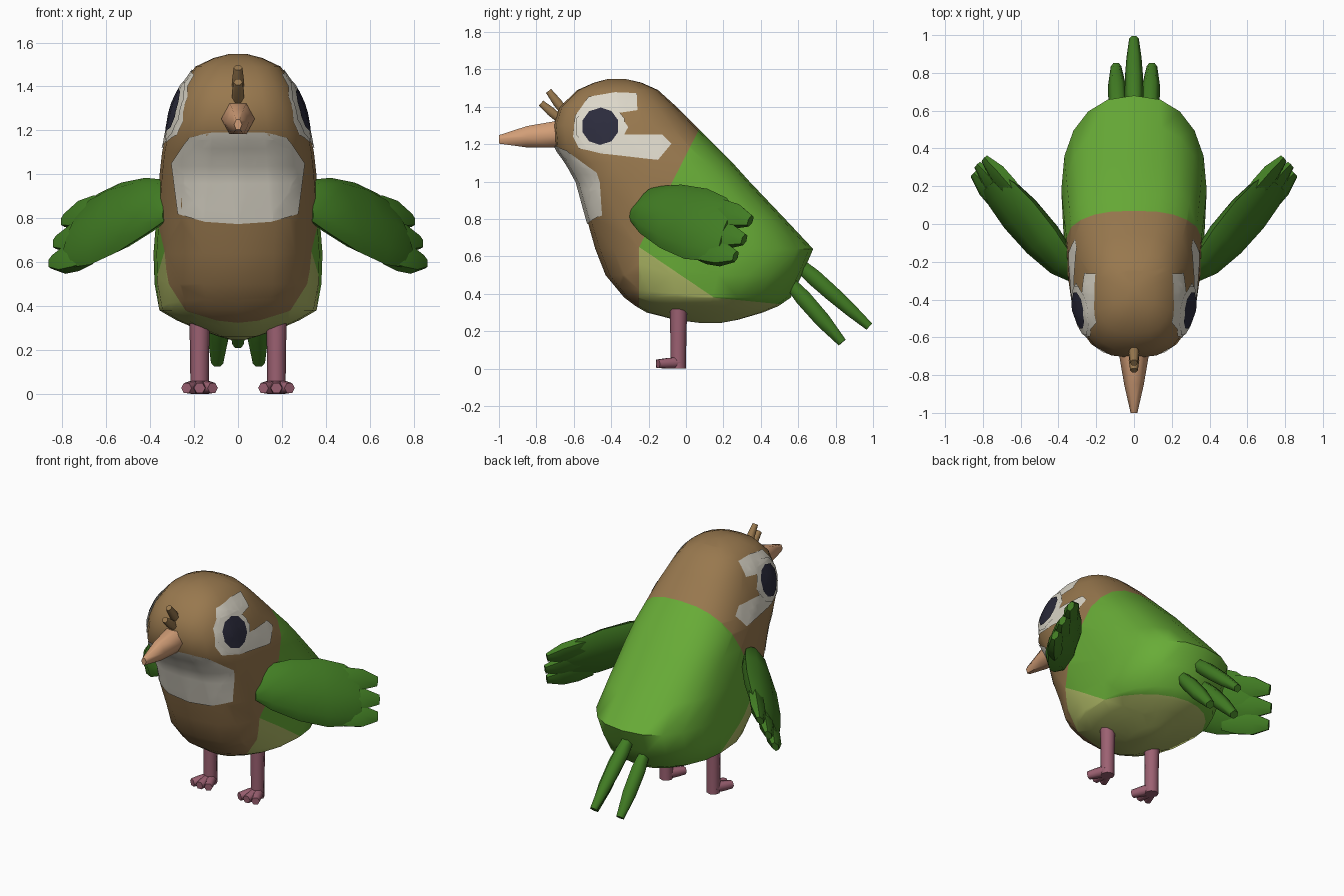
import bpy, bmesh, math
from mathutils import Vector
from mathutils.bvhtree import BVHTree

if "Cube" in bpy.data.objects:
    bpy.data.objects.remove(bpy.data.objects["Cube"])


def material(name, rgb):
    m = bpy.data.materials.new(name)
    m.diffuse_color = [((c / 255 + 0.055) / 1.055) ** 2.4 for c in rgb] + [1]
    m.use_nodes = True
    m.node_tree.nodes["Principled BSDF"].inputs["Base Color"].default_value = m.diffuse_color
    return m


BROWN = material("brown", (152, 120, 78))
GREEN = material("leaf green", (104, 172, 55))
DARK = material("dark green", (65, 124, 35))
OLIVE = material("olive", (172, 182, 100))
CREAM = material("cream", (220, 215, 201))
NAVY = material("navy", (43, 43, 60))
PINK = material("pink", (156, 97, 114))
PEACH = material("peach", (210, 158, 119))


def finish(name, bm, mats, angle=40):
    bmesh.ops.recalc_face_normals(bm, faces=bm.faces)
    me = bpy.data.meshes.new(name)
    bm.to_mesh(me)
    bm.free()
    ob = bpy.data.objects.new(name, me)
    bpy.context.collection.objects.link(ob)
    for m in mats:
        me.materials.append(m)
    bpy.ops.object.select_all(action='DESELECT')
    ob.select_set(True)
    bpy.context.view_layer.objects.active = ob
    bpy.ops.object.shade_smooth_by_angle(angle=math.radians(angle))
    return ob


def loft(rings):
    """Skin a list of equal rings and close both ends."""
    bm = bmesh.new()
    rows = [[bm.verts.new(p) for p in r] for r in rings]
    n = len(rows[0])
    for a, b in zip(rows, rows[1:]):
        for i in range(n):
            j = (i + 1) % n
            bm.faces.new((a[i], a[j], b[j], b[i]))
    bm.faces.new(rows[0])
    bm.faces.new(rows[-1])
    bmesh.ops.recalc_face_normals(bm, faces=bm.faces)
    return bm


def oval(c, u, v, n):
    return [Vector(c) + u * math.cos(2 * math.pi * i / n) + v * math.sin(2 * math.pi * i / n)
            for i in range(n)]


def tube(name, p0, p1, radii, mat, n=6, flat=1.0, side=(1, 0, 0)):
    """Straight tapering tube; flat squashes it across its side axis."""
    p0, p1 = Vector(p0), Vector(p1)
    d = (p1 - p0).normalized()
    u = Vector(side)
    u = (u - d * u.dot(d)).normalized()
    v = d.cross(u)
    k = len(radii) - 1
    return finish(name, loft([oval(p0.lerp(p1, i / k), u * r * flat, v * r, n)
                              for i, r in enumerate(radii)]), [mat], 65)


# Body: height, front y, back y, widest y, half width, front and back squareness
SECTIONS = [
    (0.245, 0.07, 0.19, 0.13, 0.03, 2, 2), (0.262, -0.06, 0.28, 0.12, 0.09, 2, 2),
    (0.30, -0.21, 0.41, 0.12, 0.20, 2, 2), (0.335, -0.27, 0.495, 0.12, 0.28, 2.2, 2),
    (0.38, -0.33, 0.56, 0.14, 0.358, 2.5, 2.1),
    (0.50, -0.43, 0.62, 0.17, 0.38, 2.7, 2.2), (0.64, -0.485, 0.68, 0.18, 0.385, 2.7, 2.3),
    (0.80, -0.53, 0.53, 0.05, 0.372, 3, 2.5), (1.00, -0.585, 0.34, -0.08, 0.357, 3, 2.6),
    (1.10, -0.64, 0.25, -0.17, 0.346, 3, 2.6), (1.18, -0.70, 0.17, -0.25, 0.33, 2.8, 2.6),
    (1.30, -0.71, 0.05, -0.33, 0.30, 2.6, 2.6), (1.40, -0.675, -0.05, -0.36, 0.257, 2.6, 2.6),
    (1.49, -0.58, -0.15, -0.37, 0.195, 2.6, 2.6), (1.53, -0.49, -0.24, -0.37, 0.11, 2.4, 2.4),
    (1.548, -0.42, -0.32, -0.37, 0.04, 2, 2)]


def body_ring(z, yf, yb, ym, w, ef, eb, n=20):
    ring = []
    for i in range(n):
        c, s = math.cos(2 * math.pi * i / n), math.sin(2 * math.pi * i / n)
        reach, e = (yb - ym, 2 / eb) if s > 0 else (ym - yf, 2 / ef)
        ring.append(Vector((math.copysign(abs(c) ** e, c) * w,
                            ym + math.copysign(abs(s) ** e, s) * reach, z)))
    return ring


bm = loft([body_ring(*s) for s in SECTIONS])
surface = BVHTree.FromBMesh(bm)
# Cut the plumage borders, then colour by side of each cut
for co, no in (((0, 0.07, 1.28), (0, 1, -0.508)), ((0, -0.25, 0.65), (0, 1, 0)),
               ((0, -0.25, 0.65), (0, 0.675, 1)), ((0, 0.15, 0.38), (0, 0.1, 1))):
    bmesh.ops.bisect_plane(bm, geom=bm.verts[:] + bm.edges[:] + bm.faces[:], dist=1e-5,
                           plane_co=co, plane_no=Vector(no).normalized())
for f in bm.faces:
    c = f.calc_center_median()
    if c.y < max(0.07 + (c.z - 1.28) * 0.508, -0.25):
        f.material_index = 0
    elif c.z < max(0.65 - 0.675 * (c.y + 0.25), 0.38 - 0.1 * (c.y - 0.15)):
        f.material_index = 2
    else:
        f.material_index = 1
finish("body", bm, [BROWN, GREEN, OLIVE], 50)


def patch(name, outline, start, mat, lift):
    """Thin marking: an outline cut to a grid and laid on the body.
    start is a direction the outline is dropped from: x or y side."""
    start = Vector(start)
    bm = bmesh.new()
    bm.faces.new([bm.verts.new((0, a, b) if start.x else (a, 0, b)) for a, b in outline])
    bm.normal_update()
    bmesh.ops.triangulate(bm, faces=bm.faces[:])
    across = Vector((0, 1, 0)) if start.x else Vector((1, 0, 0))
    for axis in (across, Vector((0, 0, 1))):
        for k in range(-20, 45):
            bmesh.ops.bisect_plane(bm, geom=bm.verts[:] + bm.edges[:] + bm.faces[:],
                                   dist=1e-5, plane_co=axis * k * 0.04, plane_no=axis)
    for v in bm.verts:
        loc, nor, _, _ = surface.ray_cast(v.co + start * 3, -start)
        if loc:
            if nor.dot(start) < 0:
                nor = -nor
            v.co = loc + nor * lift
    ob = finish(name, bm, [mat])
    # make the marking face outward
    if sum(p.normal.dot(start) for p in ob.data.polygons) < 0:
        ob.data.flip_normals()


def disc(r, n, cy=-0.455, cz=1.292):
    return [(cy + r * math.cos(2 * math.pi * (i + 0.5) / n),
             cz + r * math.sin(2 * math.pi * (i + 0.5) / n)) for i in range(n)]


# Chest bib
half = [(0.12, 1.19), (0.22, 1.17), (0.30, 1.05), (0.27, 0.82), (0.15, 0.785)]
patch("chest_bib", half + [(0, 0.775)] + [(-x, z) for x, z in reversed(half)],
      (0, -1, 0), CREAM, 0.006)

CHEEK = [(-0.60, 1.24), (-0.59, 1.35), (-0.52, 1.45), (-0.38, 1.475), (-0.265, 1.47),
         (-0.26, 1.38), (-0.36, 1.365), (-0.31, 1.29), (-0.33, 1.25), (-0.13, 1.25),
         (-0.08, 1.20), (-0.15, 1.115), (-0.45, 1.15), (-0.57, 1.18)]
WING_AXIS = Vector((0.47, 0.54, 0))

for sx, tag in ((1, "right"), (-1, "left")):
    # Face markings and eye
    patch(tag + "_cheek_patch", CHEEK, (sx, 0, 0), CREAM, 0.006)
    patch(tag + "_eye_ring", disc(0.132, 10), (sx, 0, 0), CREAM, 0.011)
    patch(tag + "_eye", disc(0.098, 10), (sx, 0, 0), NAVY, 0.016)

    # Wing: lower edge tilts outward; stations are along, centre z, half chord, half thickness
    normal = Vector((0.75, -0.66, 0))
    chord = normal * 0.45 + Vector((0, 0, -0.89))
    thick = normal * 0.89 + Vector((0, 0, 0.45))

    def wing_point(t, z):
        return Vector((0.345, -0.245, z)) + WING_AXIS * t

    def side(p):
        return Vector((p.x * sx, p.y, p.z))

    rings = [[side(p) for p in oval(wing_point(t, z), chord * h, thick * w, 8)]
             for t, z, h, w in ((-0.06, 0.84, 0.06, 0.03), (0.07, 0.85, 0.14, 0.06),
                                (0.3, 0.815, 0.19, 0.075), (0.55, 0.775, 0.21, 0.07),
                                (0.75, 0.745, 0.19, 0.055), (0.86, 0.725, 0.145, 0.035))]
    finish(tag + "_wing", loft(rings), [DARK], 50)
    # Feather fingers at the wing tip
    for i, (z0, z1, c, end) in enumerate(((0.86, 0.79, -0.10, 1.03), (0.74, 0.69, 0.0, 1.03),
                                          (0.64, 0.60, 0.09, 1.0))):
        shift = normal * c * 0.5
        tube(f"{tag}_wing_feather_{i + 1}", side(wing_point(0.6, z0) + shift),
             side(wing_point(end, z1) + shift), (0.055, 0.075, 0.074, 0.034), DARK,
             flat=0.6, side=side(thick))

    # Leg and three toes
    x = 0.175 * sx
    tube(tag + "_leg", (x, -0.04, 0.36), (x, -0.042, 0.0), (0.048, 0.043, 0.042), PINK, 8)
    for i, dx in enumerate((-0.06, 0, 0.06)):
        tube(f"{tag}_toe_{i + 1}", (x + dx * 0.1, -0.04, 0.032),
             (x + dx, -0.16 if dx == 0 else -0.15, 0.026), (0.034, 0.032, 0.026), PINK, 6)

    # Outer tail feathers
    tube(tag + "_tail_feather", (0.08 * sx, 0.52, 0.50), (0.095 * sx, 0.835, 0.14),
         (0.03, 0.05, 0.048, 0.028), DARK)

# Middle tail feather
tube("middle_tail_feather", (0, 0.58, 0.58), (0, 0.98, 0.225),
     (0.035, 0.05, 0.048, 0.04, 0.026), DARK)

# Beak
X, Z = Vector((1, 0, 0)), Vector((0, 0, 1))
finish("beak", loft([oval((0, y, z), X * w, Z * h, 6) for y, z, w, h in
                     ((-0.62, 1.255, 0.078, 0.085), (-0.71, 1.252, 0.076, 0.08),
                      (-0.85, 1.24, 0.052, 0.066), (-1.0, 1.226, 0.018, 0.026))]), [PEACH], 65)

# Crest feathers
tube("front_crest_feather", (0, -0.67, 1.33), (0, -0.775, 1.42), (0.025, 0.028, 0.02), BROWN)
tube("rear_crest_feather", (0, -0.64, 1.36), (0, -0.735, 1.485), (0.025, 0.028, 0.02), BROWN)
